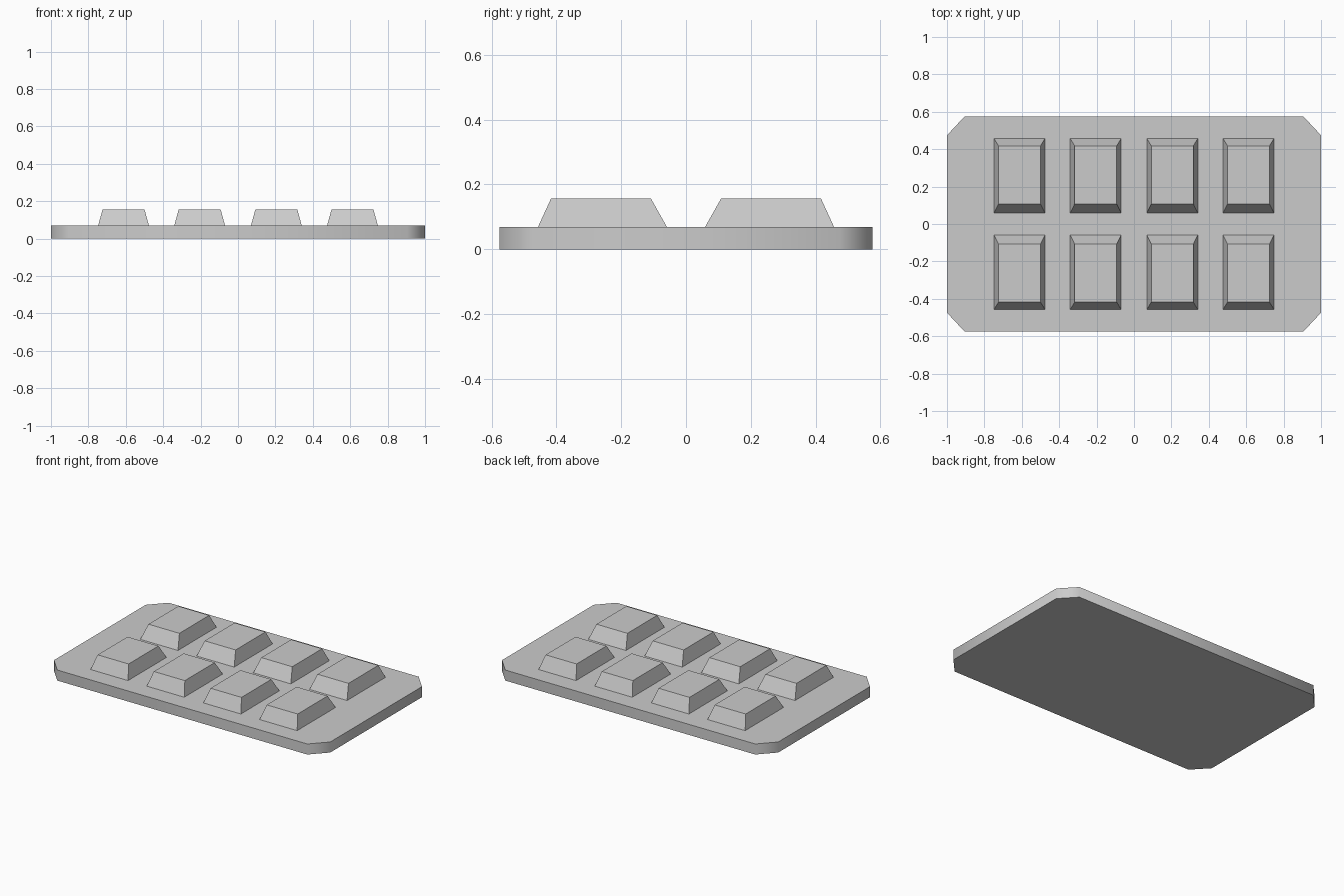
import bpy, math

if "Cube" in bpy.data.objects:
    bpy.data.objects.remove(bpy.data.objects["Cube"])


def loft(name, bottom, top):
    """Closed solid between two matching counter-clockwise outlines of 3D points."""
    n = len(bottom)
    faces = [tuple(reversed(range(n))), tuple(range(n, 2 * n))]
    faces += [(i, (i + 1) % n, n + (i + 1) % n, n + i) for i in range(n)]
    mesh = bpy.data.meshes.new(name)
    mesh.from_pydata(bottom + top, [], faces)
    obj = bpy.data.objects.new(name, mesh)
    bpy.context.collection.objects.link(obj)
    return obj


def rect(x0, x1, y0, y1, z):
    return [(x0, y0, z), (x1, y0, z), (x1, y1, z), (x0, y1, z)]


PLATE_Z, BLOCK_Z = 0.069, 0.156

# Base plate with chamfered corners
X, Y, CX, CY = 1.0, 0.576, 0.905, 0.474
outline = [(CX, -Y), (X, -CY), (X, CY), (CX, Y),
           (-CX, Y), (-X, CY), (-X, -CY), (-CX, -Y)]
plate = loft("base_plate", [(x, y, 0) for x, y in outline],
             [(x, y, PLATE_Z) for x, y in outline])
bpy.context.view_layer.objects.active = plate
plate.select_set(True)
bpy.ops.object.shade_smooth_by_angle(angle=math.radians(50))
plate.select_set(False)

# Two mirrored rows of four tapered blocks, gentler slope towards the middle
for row, side in (("front", -1), ("back", 1)):
    b0, b1 = sorted((side * 0.059, side * 0.457))
    t0, t1 = sorted((side * 0.108, side * 0.417))
    for i, cx in enumerate((-0.612, -0.205, 0.205, 0.612)):
        loft(f"{row}_block_{i + 1}",
             rect(cx - 0.136, cx + 0.136, b0, b1, PLATE_Z),
             rect(cx - 0.112, cx + 0.112, t0, t1, BLOCK_Z))
